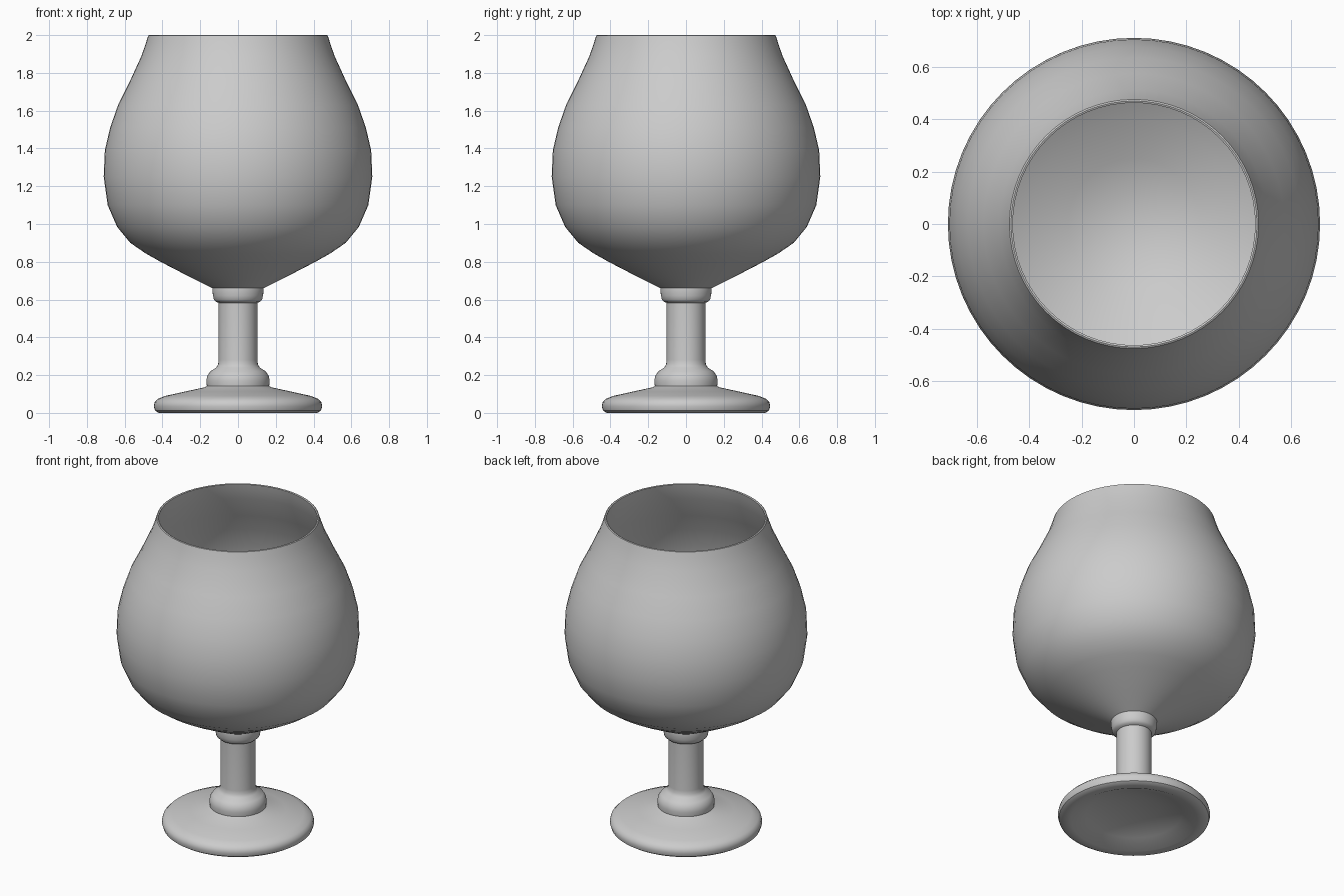
import bpy
import math

SEGMENTS = 64


def lathe(name, profile, angle=40):
    """Revolve a list of (radius, height) points around the z axis."""
    verts, faces, rings = [], [], []
    for r, z in profile:
        count = 1 if r == 0 else SEGMENTS
        rings.append(range(len(verts), len(verts) + count))
        for i in range(count):
            a = 2 * math.pi * i / SEGMENTS
            verts.append((r * math.cos(a), r * math.sin(a), z))
    for lo, hi in zip(rings, rings[1:]):
        for i in range(SEGMENTS):
            j = (i + 1) % SEGMENTS
            if len(lo) == 1:
                faces.append((lo[0], hi[j], hi[i]))
            elif len(hi) == 1:
                faces.append((lo[i], lo[j], hi[0]))
            else:
                faces.append((lo[i], lo[j], hi[j], hi[i]))
    mesh = bpy.data.meshes.new(name)
    mesh.from_pydata(verts, [], faces)
    obj = bpy.data.objects.new(name, mesh)
    bpy.context.collection.objects.link(obj)
    bpy.ops.object.select_all(action='DESELECT')
    obj.select_set(True)
    bpy.context.view_layer.objects.active = obj
    bpy.ops.object.shade_smooth_by_angle(angle=math.radians(angle))
    return obj


# Bowl: outer wall, rolled rim, inner wall down to a rounded bottom
lathe("bowl", [
    (0.135, 0.66), (0.25, 0.717), (0.41, 0.80), (0.49, 0.845), (0.57, 0.90),
    (0.64, 0.985), (0.69, 1.10), (0.711, 1.25), (0.705, 1.39), (0.677, 1.51),
    (0.635, 1.63), (0.575, 1.75), (0.511, 1.89), (0.487, 1.96), (0.476, 1.997),
    (0.470, 2.0), (0.463, 1.997),
    (0.472, 1.96), (0.495, 1.89), (0.559, 1.75), (0.619, 1.63), (0.660, 1.51),
    (0.688, 1.39), (0.694, 1.25), (0.673, 1.11), (0.625, 0.998), (0.558, 0.915),
    (0.48, 0.862), (0.40, 0.818), (0.25, 0.742), (0.12, 0.70), (0, 0.69),
])

# Stem: knob above the foot, straight shaft, collar under the bowl
lathe("stem", [
    (0.165, 0.142), (0.168, 0.17), (0.163, 0.195), (0.147, 0.22), (0.115, 0.24),
    (0.105, 0.258), (0.103, 0.28), (0.103, 0.583), (0.117, 0.588), (0.128, 0.60),
    (0.132, 0.62), (0.136, 0.645), (0.135, 0.66),
])

# Foot: hollow underside, rounded edge, sloping top
lathe("foot", [
    (0, 0.08), (0.15, 0.07), (0.28, 0.04), (0.37, 0.0), (0.42, 0.0),
    (0.439, 0.012), (0.446, 0.035), (0.441, 0.057), (0.425, 0.074),
    (0.385, 0.09), (0.28, 0.113), (0.18, 0.135), (0.165, 0.142),
])
